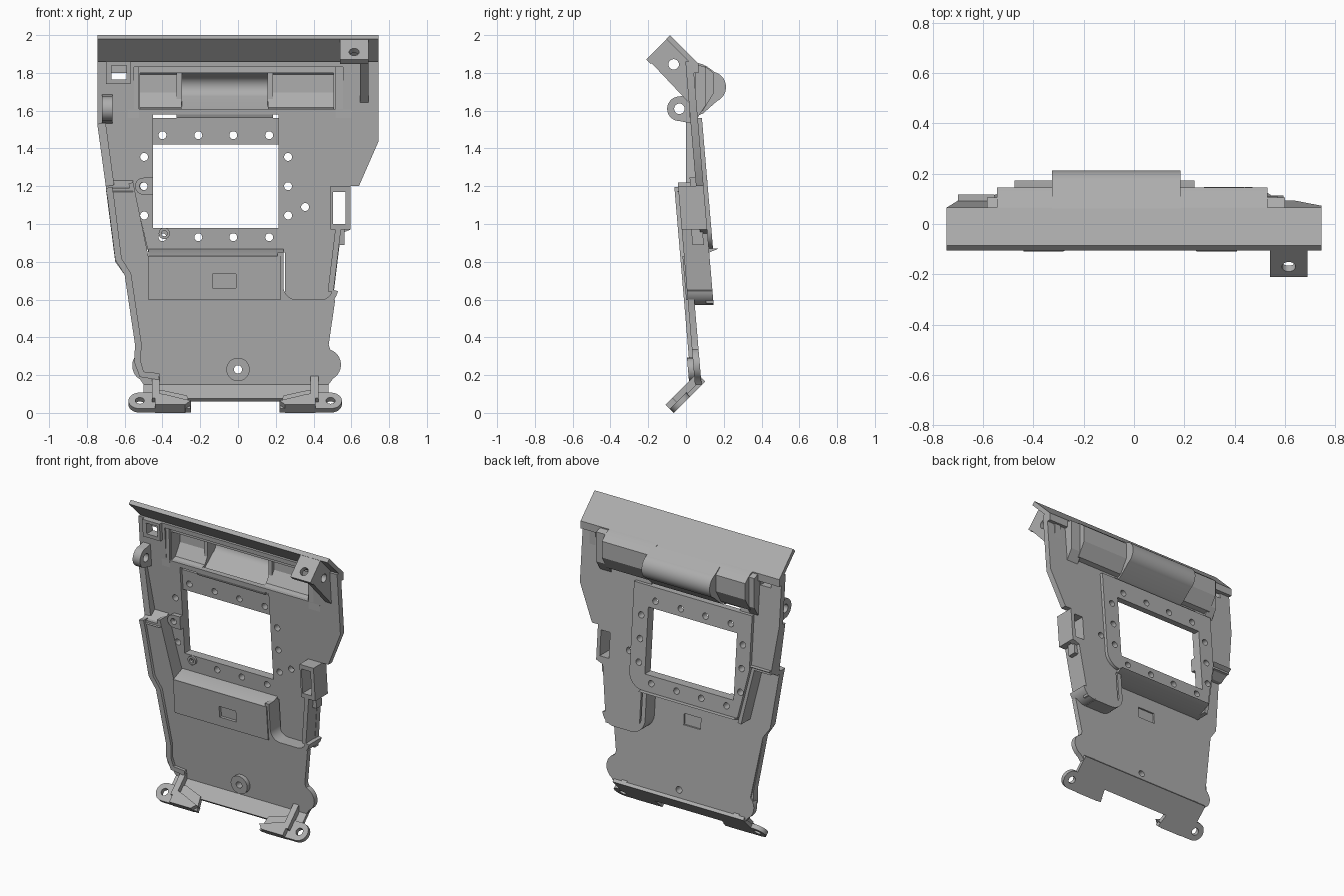
import bpy, bmesh
from math import sin, cos, pi, hypot, radians

cube = bpy.data.objects.get("Cube")
if cube:
    bpy.data.objects.remove(cube, do_unlink=True)

grey = bpy.data.materials.new("satin grey")
grey.use_nodes = True
grey.diffuse_color = (0.42, 0.42, 0.42, 1)
grey.node_tree.nodes["Principled BSDF"].inputs["Base Color"].default_value = (0.42, 0.42, 0.42, 1)
parts = []


# ---------- helpers ----------
def arc(x, z, r, start=0, end=360, n=20):
    full = end - start == 360
    return [(x + r * cos(radians(start + (end - start) * i / n)),
             z + r * sin(radians(start + (end - start) * i / n))) for i in range(n if full else n + 1)]


def rect(x0, x1, z0, z1):
    return [(x0, z0), (x1, z0), (x1, z1), (x0, z1)]


def ribbon(path, w):
    """Closed outline of a strip lying to the left of an open path."""
    side = []
    for i, p in enumerate(path):
        a, b = path[max(i - 1, 0)], path[min(i + 1, len(path) - 1)]
        dx, dz = b[0] - a[0], b[1] - a[1]
        d = hypot(dx, dz)
        side.append((p[0] - dz / d * w, p[1] + dx / d * w))
    return path + side[::-1]


def extrude(name, loops, depth, place):
    """Fill an outline with holes, give it depth, then place each (u, v, w)."""
    cu = bpy.data.curves.new(name, 'CURVE')
    cu.dimensions, cu.fill_mode, cu.extrude = '2D', 'BOTH', depth / 2
    for loop in loops:
        s = cu.splines.new('POLY')
        s.points.add(len(loop) - 1)
        for p, (u, v) in zip(s.points, loop):
            p.co = (u, v, 0, 1)
        s.use_cyclic_u = True
    tmp = bpy.data.objects.new(name + "_tmp", cu)
    bpy.context.collection.objects.link(tmp)
    dg = bpy.context.evaluated_depsgraph_get()
    me = bpy.data.meshes.new_from_object(tmp.evaluated_get(dg))
    bpy.data.objects.remove(tmp, do_unlink=True)
    bm = bmesh.new()
    bm.from_mesh(me)
    for v in bm.verts:
        v.co = place(v.co.x, v.co.y, v.co.z + depth / 2)
    bmesh.ops.remove_doubles(bm, verts=bm.verts, dist=1e-5)
    bmesh.ops.recalc_face_normals(bm, faces=bm.faces)
    bm.to_mesh(me)
    bm.free()
    me.name = name
    me.materials.clear()
    me.materials.append(grey)
    ob = bpy.data.objects.new(name, me)
    bpy.context.collection.objects.link(ob)
    parts.append(ob)


LEAN = -0.085


def panel(name, outline, front, t, holes=(), lean=LEAN):
    extrude(name, [outline, *holes], t, lambda u, v, w: (u, front + lean * v + w, v))


def bar(name, profile, x0, x1, holes=()):
    extrude(name, [profile, *holes], x1 - x0, lambda u, v, w: (x0 + w, u, v))


def tilted(name, outline, y0, z0, t, holes=()):
    k = 0.5 ** 0.5
    extrude(name, [outline, *holes], t,
            lambda u, v, w: (u, y0 + (v - w) * k, z0 + (v + w) * k))


FRONT, BACK, FULL = 0.06, 0.155, 0.135

# ---------- lower plate with left strip ----------
lower = ([(-0.5, 0.15), (0.48, 0.15)] + arc(0.46, 0.255, 0.085, -60, 70, 12)
         + [(0.48, 0.36), (0.515, 0.6), (0.28, 0.6), (0.245, 0.62), (0.23, 0.66), (0.23, 0.83),
            (-0.475, 0.83), (-0.555, 1.19), (-0.7, 1.19), (-0.65, 0.8), (-0.6, 0.73), (-0.535, 0.34)]
         + arc(-0.475, 0.25, 0.085, 130, 240, 12))
slot = rect(-0.135, -0.01, 0.66, 0.735)
panel("lower_plate", lower, FRONT, 0.035, [arc(0, 0.23, 0.022), slot])
panel("slot_cover", slot, FRONT + 0.012, 0.012)
panel("raised_pocket", rect(-0.475, 0.225, 0.597, 0.83), FRONT - 0.008, 0.02, [slot])
panel("centre_boss", arc(0, 0.23, 0.062, n=28), FRONT - 0.03, 0.05, [arc(0, 0.23, 0.022)])

# ---------- upper plate ----------
row = [-0.4, -0.21, -0.025, 0.165]
col = [1.045, 1.2, 1.355]
shared = [arc(x, 0.93, 0.021) for x in row] + [arc(x, z, 0.021) for x in (-0.497, 0.265) for z in col]
upper = [(-0.475, 0.85), (0.25, 0.85), (0.25, 0.6), (0.5, 0.58), (0.545, 0.95), (0.595, 0.97),
         (0.595, 1.2), (0.64, 1.2), (0.745, 1.44), (0.745, 1.86), (-0.745, 1.86),
         (-0.745, 1.53), (-0.7, 1.2), (-0.555, 1.2)]
port = rect(0.502, 0.57, 1.0, 1.17)
square = rect(-0.67, -0.59, 1.765, 1.84)
panel("upper_plate", upper, BACK, 0.04,
      shared + [rect(-0.45, 0.215, 0.98, 1.58), rect(-0.55, 0.555, 1.61, 1.83),
                arc(0.355, 1.09, 0.021), port, square])
frame = ([(-0.485, 0.87)] + arc(0.23, 0.97, 0.1, -90, 0, 10) + [(0.33, 1.56), (-0.555, 1.56), (-0.555, 1.2)])
panel("window_frame", frame, BACK + 0.02, 0.042,
      shared + [arc(x, 1.47, 0.021) for x in row] + [rect(-0.45, 0.215, 0.98, 1.42)])
panel("square_hole_boss", rect(-0.7, -0.57, 1.74, 1.86), BACK - 0.025, 0.03, [square])
panel("port_box", rect(0.49, 0.595, 0.97, 1.2), FRONT, FULL, [port])
panel("window_clip", arc(-0.5, 1.2, 0.045, 90, 270, 12) + [(-0.45, 1.155), (-0.45, 1.245)],
      BACK - 0.03, 0.03, [arc(-0.5, 1.2, 0.021)])
panel("corner_clip", arc(-0.39, 0.95, 0.03), BACK - 0.015, 0.02, [arc(-0.39, 0.95, 0.015)])

# ---------- steps joining the two levels ----------
panel("pocket_top_slope", rect(-0.475, 0.24, 0.83, 0.87), -2.0, 0.085, lean=2.4)
panel("strip_top_slope", rect(-0.7, -0.555, 1.17, 1.23), -1.92, 0.07, lean=1.6)
panel("strip_wall", ribbon([(-0.475, 0.83), (-0.555, 1.22)], 0.025), FRONT, FULL)
channel = [(0.24, 0.85), (0.24, 0.67)] + arc(0.31, 0.67, 0.07, 190, 270, 8) + [(0.44, 0.6)]
panel("channel_wall", ribbon(channel, -0.03), FRONT, FULL)
panel("wing_corner", ribbon(arc(0.44, 0.66, 0.06, -90, -8, 8), -0.03), FRONT, FULL)
panel("wing_side_wall", ribbon([(0.505, 0.64), (0.545, 0.97)], 0.03), FRONT, FULL)
panel("side_clip", rect(0.53, 0.565, 0.89, 0.98), FRONT + 0.05, 0.06)

# ---------- left rim and side ear ----------
rim = [(-0.7, 1.19), (-0.69, 1.13), (-0.65, 0.81), (-0.6, 0.73), (-0.545, 0.36), (-0.55, 0.27),
       (-0.52, 0.19), (-0.42, 0.175)]
panel("left_rim", ribbon(rim, 0.035), FRONT - 0.02, 0.045)
panel("upper_rim", ribbon([(-0.745, 1.53), (-0.7, 1.2)], 0.045), 0, 0.06, lean=0)
bar("side_ear", arc(-0.035, 1.61, 0.065, 90, 270, 16) + [(0.04, 1.53), (0.04, 1.69)],
    -0.72, -0.665, [arc(-0.035, 1.61, 0.028)])

# ---------- rear bulge, open to the front ----------
box = [(0.03, 1.86), (0.09, 1.845), (0.145, 1.8), (0.145, 1.69), (0.09, 1.6), (0.03, 1.58)]
dome = ([(0.03, 1.865), (0.11, 1.835)] + arc(0.13, 1.725, 0.082, 75, -65, 14)
        + [(0.09, 1.585), (0.03, 1.56)])
shoulder = [(0.01, 1.86), (0.105, 1.83), (0.105, 1.63), (0.06, 1.56), (0.02, 1.56)]
for side, x0, x1 in (("right", -0.545, -0.3), ("left", 0.16, 0.53)):
    bar(side + "_bulge_wall", ribbon(box, -0.025), x0, x1)
bar("centre_bulge_wall", ribbon(dome, -0.022), -0.325, 0.185)
for side, x0 in (("right", -0.325), ("left", 0.157)):
    cap = [(0.1, 1.82), *dome[2:-2], (0.1, 1.61)]
    bar(side + "_dome_cap", cap, x0, x0 + 0.028)
for side, x0, x1 in (("right", -0.6, -0.525), ("left", 0.515, 0.6)):
    if side == "right":
        bar(side + "_shoulder", shoulder, -0.585, x1)
    else:
        bar(side + "_shoulder", shoulder, x0, x1)
for side, x0 in (("right", -0.545), ("left", 0.505)):
    bar(side + "_bulge_cap", box, x0, x0 + 0.025)

# ---------- top flange and angled tab ----------
bar("top_flange", [(-0.105, 1.98), (-0.085, 2.0), (0.065, 1.85), (0.065, 1.8), (0.03, 1.8), (0.03, 1.845)],
    -0.745, 0.745)
tilted("tab_face", rect(0.54, 0.69, 0, 0.178), -0.187, 1.847, 0.033, [arc(0.615, 0.057, 0.027)])
bar("tab_gusset", [(-0.19, 1.86), (-0.09, 1.965), (0.05, 1.84), (0.05, 1.635), (0.022, 1.635)],
    0.645, 0.69, [arc(-0.065, 1.845, 0.028)])

# ---------- tilted foot plate, feet, ears and ribs ----------
tilted("foot_plate", rect(-0.5, 0.48, 0.085, 0.235), -0.065, 0, 0.022)
for side, m in (("right", lambda p: p), ("left", lambda p: (-0.03 - p[0], p[1]))):
    def flip(pts):
        return [m(p) for p in pts]
    hole = flip(arc(-0.52, 0.062, 0.024))
    ear = arc(-0.52, 0.062, 0.06, 90, 270, 14) + [(-0.25, 0.002), (-0.27, 0.1), (-0.4, 0.14), (-0.47, 0.122)]
    tilted(side + "_foot_ear", flip(ear), -0.065, 0, 0.03, [hole])
    tilted(side + "_foot_block", flip([(-0.44, 0), (-0.28, 0), (-0.25, 0.03), (-0.38, 0.075), (-0.44, 0.09)]),
           -0.065, 0, 0.062)
    tilted(side + "_foot_rib", flip(rect(-0.455, -0.415, 0.05, 0.235)), -0.065, 0, 0.062)

# ---------- smooth the round walls, keep edges crisp ----------
bpy.ops.object.select_all(action='DESELECT')
for ob in parts:
    ob.select_set(True)
bpy.context.view_layer.objects.active = parts[0]
bpy.ops.object.shade_smooth_by_angle(angle=radians(30))
